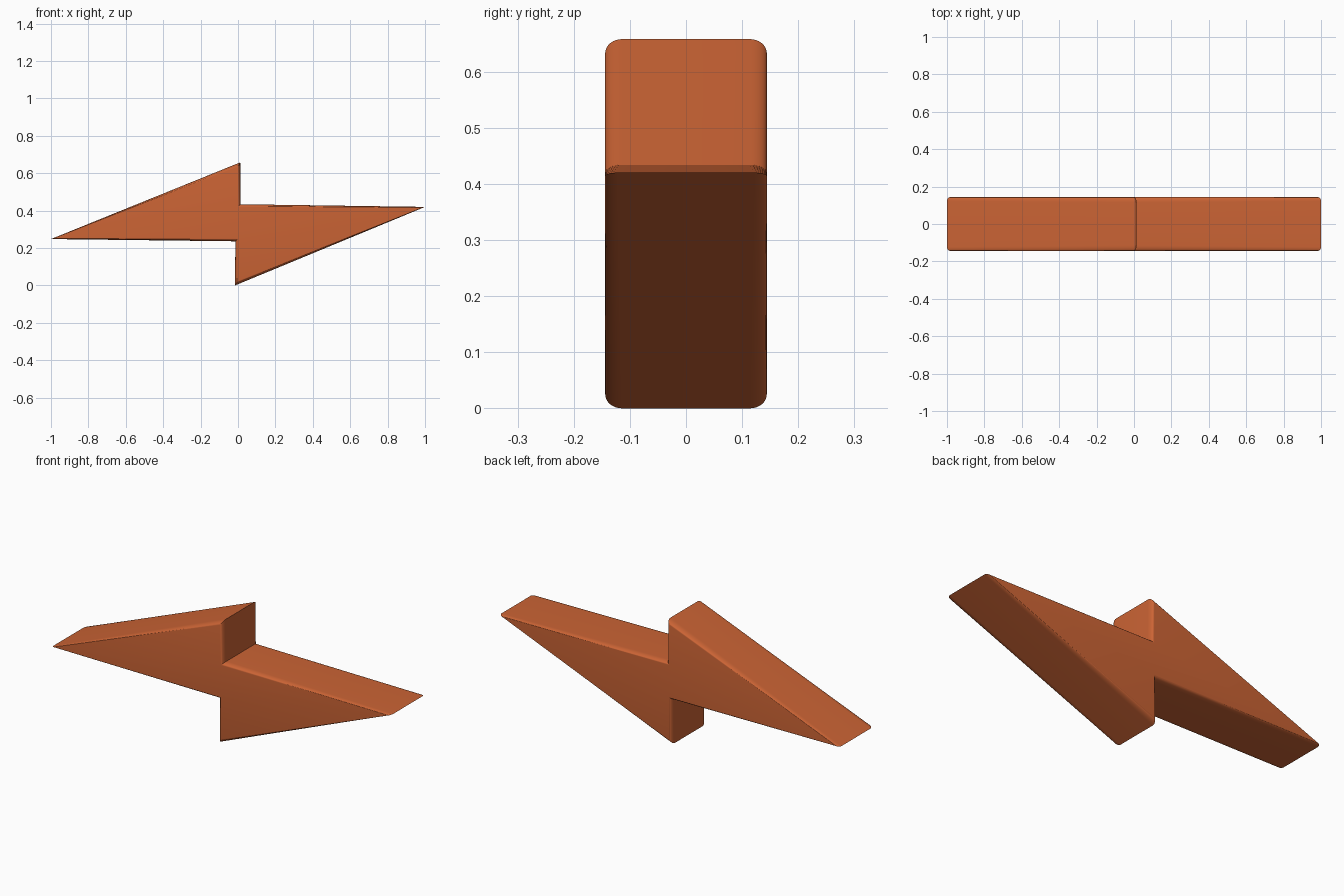
import bpy, bmesh, math
from mathutils import Vector

cube = bpy.data.objects.get("Cube")
if cube:
    bpy.data.objects.remove(cube, do_unlink=True)

# Single flat colour
orange = bpy.data.materials.new("burnt orange")
orange.use_nodes = True
colour = (0.6, 0.127, 0.035, 1)
orange.diffuse_color = colour
orange.node_tree.nodes["Principled BSDF"].inputs["Base Color"].default_value = colour

HALF_DEPTH = 0.144
STEPS = 8

# Bolt outline as (x, z), with the inset of its front rim and the rim's rounding depth
outline = [
    ((-1.0, 0.248), (0.02, 0.006), 0.022),
    ((-0.014, 0.236), (0.015, 0.015), 0.03),
    ((-0.016, 0.0), (0.015, 0.025), 0.03),
    ((1.0, 0.42), (-0.02, -0.006), 0.022),
    ((0.014, 0.434), (-0.015, -0.015), 0.03),
    ((0.012, 0.658), (-0.015, -0.025), 0.03),
]

bm = bmesh.new()


def ring(angle, side):
    """One loop of the outline, part way round the rounded rim."""
    verts = []
    for point, inset, depth in outline:
        p = Vector(point) + Vector(inset) * (1 - math.cos(angle))
        y = side * (HALF_DEPTH - depth * (1 - math.sin(angle)))
        verts.append(bm.verts.new((p.x, y, p.y)))
    return verts


# Rounded rims at front and back, joined by the straight sides
angles = [math.pi / 2 * i / STEPS for i in range(STEPS + 1)]
rings = [ring(a, -1) for a in reversed(angles)] + [ring(a, 1) for a in angles]
for a, b in zip(rings, rings[1:]):
    for i in range(len(outline)):
        j = (i + 1) % len(outline)
        bm.faces.new((a[i], a[j], b[j], b[i]))

# Flat front and back
bm.faces.new(rings[0])
bm.faces.new(rings[-1])
bmesh.ops.recalc_face_normals(bm, faces=bm.faces)
bmesh.ops.triangulate(bm, faces=[f for f in bm.faces if len(f.verts) > 4])

mesh = bpy.data.meshes.new("lightning_bolt")
bm.to_mesh(mesh)
bm.free()
mesh.materials.append(orange)
bolt = bpy.data.objects.new("lightning_bolt", mesh)
bpy.context.collection.objects.link(bolt)

# Smooth rims, sharp corners
bpy.ops.object.select_all(action="DESELECT")
bolt.select_set(True)
bpy.context.view_layer.objects.active = bolt
bpy.ops.object.shade_smooth_by_angle(angle=math.radians(30))
